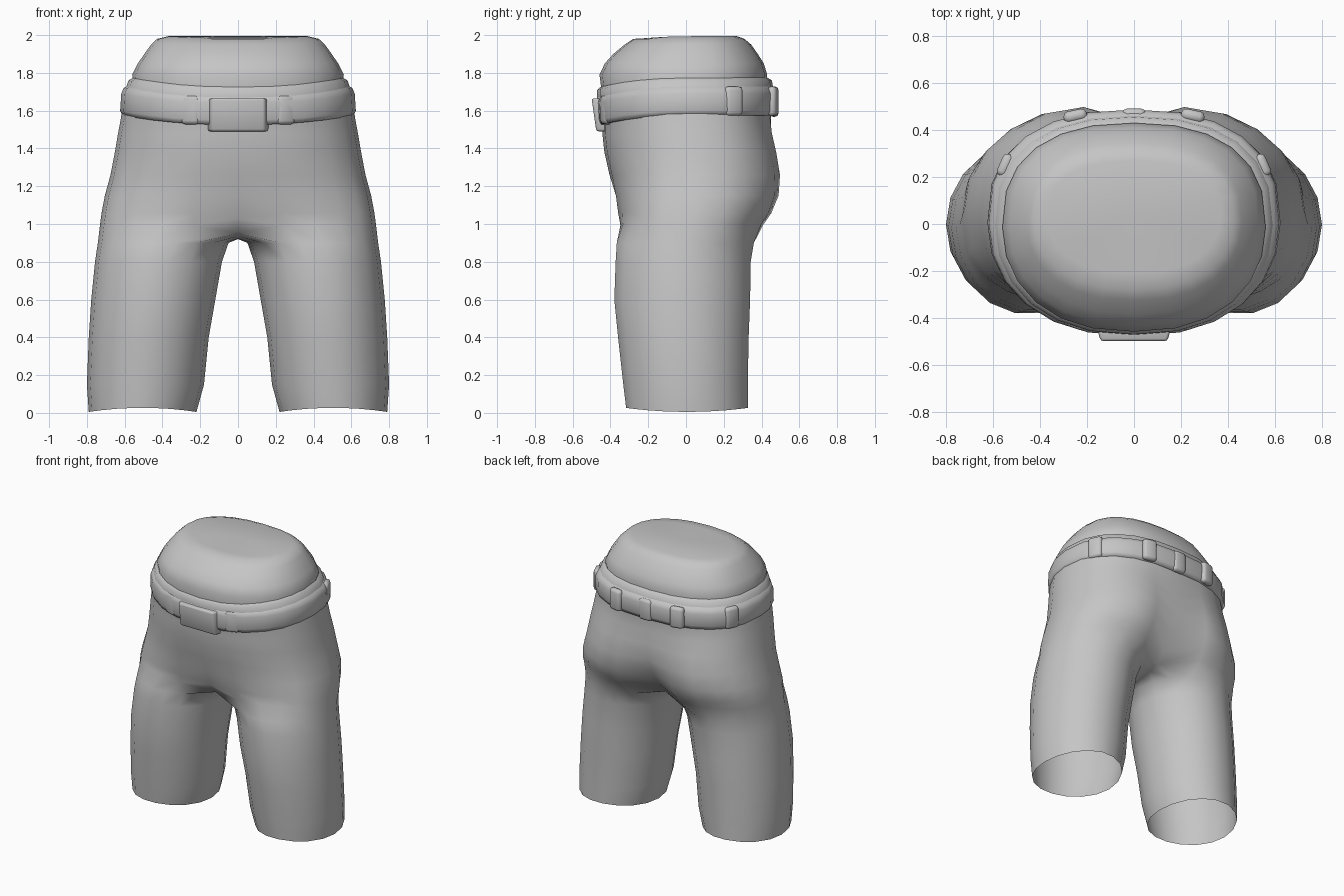
import bpy, bmesh
from math import sin, cos, radians, exp, copysign
from mathutils import Matrix, Vector

old = bpy.data.objects.get("Cube")
if old:
    bpy.data.objects.remove(old)

mat = bpy.data.materials.new("plain grey")
mat.use_nodes = True
GREY = (0.56, 0.56, 0.56, 1)
mat.diffuse_color = GREY
mat.node_tree.nodes["Principled BSDF"].inputs["Base Color"].default_value = GREY


def finish(name, bm, mirror=False, angle=75, bevel=0):
    bmesh.ops.recalc_face_normals(bm, faces=bm.faces)
    me = bpy.data.meshes.new(name)
    bm.to_mesh(me)
    bm.free()
    me.materials.append(mat)
    me.shade_smooth()
    me.set_sharp_from_angle(angle=radians(angle))
    ob = bpy.data.objects.new(name, me)
    bpy.context.collection.objects.link(ob)
    if mirror:
        m = ob.modifiers.new("mirror", "MIRROR")
        m.use_clip = True
        m.merge_threshold = 0.002
    if bevel:
        b = ob.modifiers.new("soft edges", "BEVEL")
        b.width, b.segments = bevel, 2
    return ob


def half_ring(z, hw, yf, yb, front_dent=0, back_dent=0, front_z=0, mid_z=0):
    """Half outline of the waist, from front centre round +x to back centre."""
    pts = []
    cy, hd = (yf + yb) / 2, (yb - yf) / 2
    # Thighs are squarer in front, buttocks rounder behind
    front_pow = min(0.95, max(0.66, 0.66 + 0.8 * (z - 1.06)))
    back_pow = 0.78 + 0.12 * exp(-((z - 1.22) / 0.15) ** 2)
    for k in range(13):
        t = radians(-90 + 15 * k)
        s, c = sin(t), max(cos(t), 0)
        x = 0 if k in (0, 12) else hw * c ** 0.85
        y = cy + hd * copysign(abs(s) ** (front_pow if s < 0 else back_pow), s)
        near = exp(-(x / 0.16) ** 2)
        y += near * (front_dent if s < 0 else -back_dent)
        pts.append(Vector((x, y, z + front_z * max(0, -s) ** 2 + mid_z * near)))
    return pts


def bridge(bm, a, b, closed=False):
    n = len(a) if closed else min(len(a), len(b)) - 1
    for i in range(n):
        j = (i + 1) % len(a)
        bm.faces.new((a[i], a[j], b[j], b[i]))


def add(bm, pts):
    return [bm.verts.new(p) for p in pts]


def loft(bm, rows):
    rings = [add(bm, half_ring(*r)) for r in rows]
    for a, b in zip(rings, rings[1:]):
        bridge(bm, a, b)
    return rings


# Trousers: pelvis rings from the waistband down to the leg split
bm = bmesh.new()
pelvis = loft(bm, [
    (1.775, 0.555, -0.455, 0.43, 0, 0, -0.05),
    (1.76, 0.58, -0.47, 0.455, 0, 0, -0.05),
    (1.70, 0.60, -0.47, 0.465, 0, 0, -0.05),
    (1.56, 0.62, -0.445, 0.46, 0, 0.01),
    (1.48, 0.635, -0.443, 0.472, 0, 0.025),
    (1.38, 0.652, -0.432, 0.50, 0, 0.05),
    (1.26, 0.675, -0.405, 0.527, 0, 0.09),
    (1.15, 0.705, -0.385, 0.522, 0.02, 0.13),
    (1.06, 0.722, -0.375, 0.485, 0.05, 0.17, 0, -0.03),
    (1.0, 0.73, -0.37, 0.443, 0.11, 0.2, 0, -0.05),
])
# Crotch seam closes the top leg ring
front, back = pelvis[-1][0].co, pelvis[-1][-1].co
seam = []
for k in range(1, 6):
    f = k / 6
    p = back.lerp(front, f)
    p.z -= 0.03 * sin(radians(180 * f))
    seam.append(p)
ring = pelvis[-1] + add(bm, seam)

# Leg rings: height, inner x, outer x, front y, back y
legs = [
    (0.90, 0.05, 0.742, -0.372, 0.365),
    (0.80, 0.085, 0.757, -0.378, 0.348),
    (0.60, 0.12, 0.777, -0.385, 0.345),
    (0.40, 0.155, 0.79, -0.365, 0.337),
    (0.15, 0.18, 0.80, -0.337, 0.332),
    (0.0, 0.22, 0.79, -0.322, 0.332),
]
for z, xi, xo, yf, yb in legs:
    pts = []
    for k in range(18):
        t = radians(-120 + 20 * k)
        hem = 0.005 + 0.022 * sin(t) ** 2 if z == 0 else 0
        pts.append(((xi + xo) / 2 + (xo - xi) / 2 * cos(t),
                    (yf + yb) / 2 + (yb - yf) / 2 * sin(t), z + hem))
    nxt = add(bm, pts)
    bridge(bm, ring, nxt, closed=True)
    ring = nxt
finish("trousers", bm, mirror=True)

# Torso: rounded stump above the waistband, slightly higher at the back
bm = bmesh.new()
torso = loft(bm, [
    (1.69, 0.55, -0.445, 0.42),
    (1.79, 0.56, -0.458, 0.43),
    (1.85, 0.53, -0.43, 0.412),
    (1.90, 0.496, -0.385, 0.38),
    (1.95, 0.46, -0.325, 0.345),
    (1.98, 0.428, -0.28, 0.31),
    (1.994, 0.37, -0.21, 0.27, 0, 0, -0.01),
])
tip = bm.verts.new((0, 0.04, 1.99))
for a, b in zip(torso[-1], torso[-1][1:]):
    bm.faces.new((a, b, tip))
finish("torso", bm, mirror=True)

# Belt: band that dips toward the front
bm = bmesh.new()
loft(bm, [
    (1.575, 0.58, -0.43, 0.44, 0, 0, -0.05),
    (1.575, 0.612, -0.462, 0.472, 0, 0, -0.05),
    (1.60, 0.624, -0.472, 0.482, 0, 0, -0.05),
    (1.69, 0.618, -0.477, 0.487, 0, 0, -0.05),
    (1.72, 0.605, -0.47, 0.475, 0, 0, -0.05),
    (1.74, 0.57, -0.44, 0.44, 0, 0, -0.05),
])
finish("belt", bm, mirror=True)


def block(name, size, matrix, bevel):
    bm = bmesh.new()
    bmesh.ops.create_cube(bm, size=1, matrix=matrix @ Matrix.Diagonal((*size, 1)))
    return finish(name, bm, angle=100, bevel=bevel)


# Buckle: tapered block leaning in at the bottom
buckle = block("buckle", (0.33, 0.08, 0.175), Matrix.Translation((0, -0.46, 1.578)), 0.012)
for v in buckle.data.vertices:
    if v.co.y < -0.46:
        v.co.x *= 0.86
        if v.co.z < 1.58:
            v.co.y += 0.025

# Belt loops, soft and barely proud of the belt: x, y, turn about z, height
loops = [("back_loop", 0, 0.466, 0, 1.645)]
for side, n in ((1, "left"), (-1, "right")):
    loops += [
        (n + "_front_loop", side * 0.25, -0.418, side * 20, 1.605),
        (n + "_side_loop", side * 0.547, 0.25, side * -66, 1.65),
        (n + "_rear_loop", side * 0.25, 0.46, side * -12, 1.65),
    ]
for name, x, y, turn, z in loops:
    place = Matrix.Translation((x, y, z)) @ Matrix.Rotation(radians(turn), 4, "Z")
    block(name, (0.1, 0.05, 0.155), place, 0.02)
